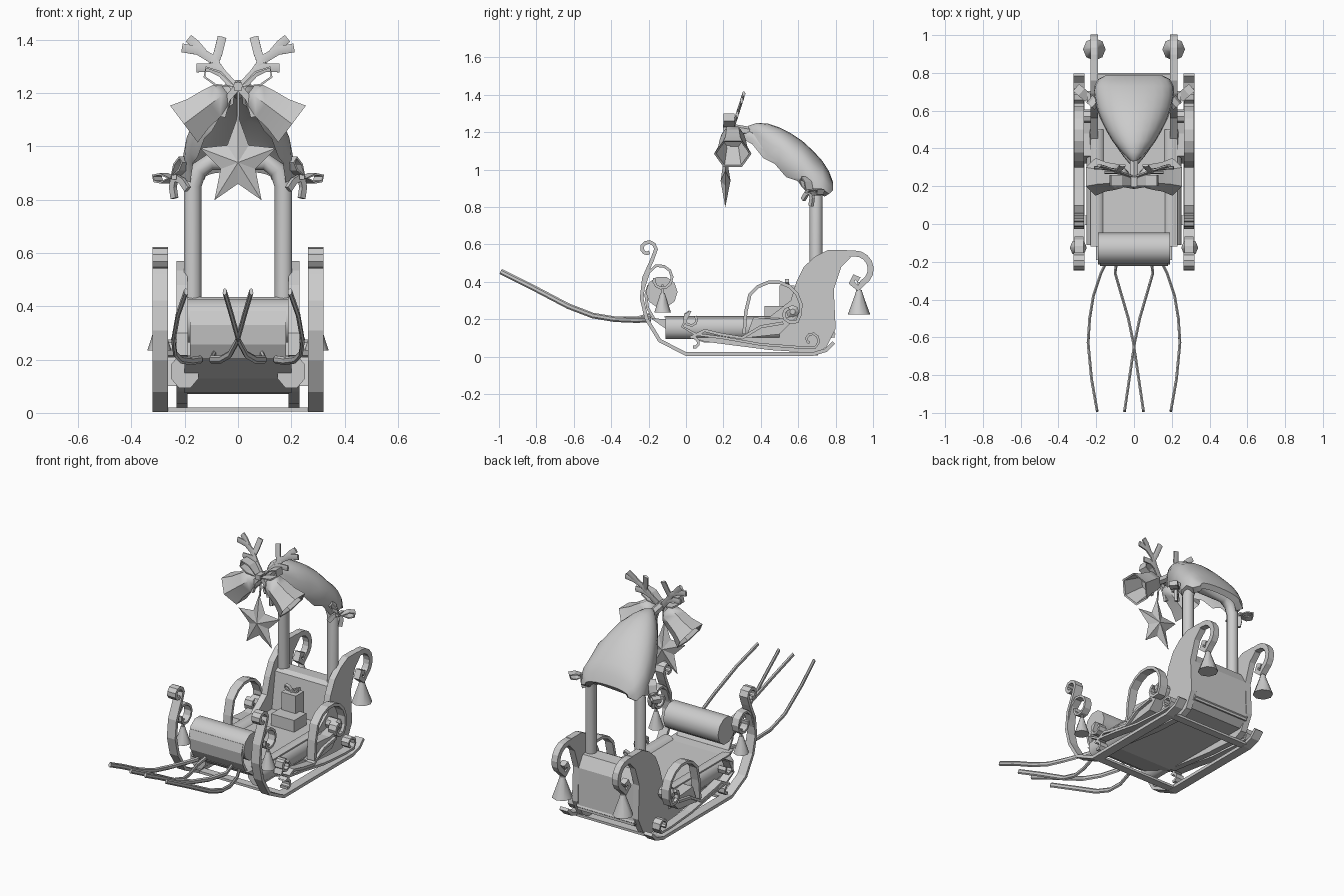
import bpy, bmesh, math
from mathutils import Vector

if "Cube" in bpy.data.objects:
    bpy.data.objects.remove(bpy.data.objects["Cube"])

grey = bpy.data.materials.new("plain grey")
grey.use_nodes = True
grey.diffuse_color = (0.6, 0.6, 0.6, 1)
grey.node_tree.nodes["Principled BSDF"].inputs["Base Color"].default_value = (0.6, 0.6, 0.6, 1)


def add(name, verts, faces, smooth=False, mirror=False):
    """Make an object, and its mirror image across x when asked."""
    sides = (("left_", 1), ("right_", -1)) if mirror else (("", 1),)
    for prefix, s in sides:
        mesh = bpy.data.meshes.new(prefix + name)
        mesh.from_pydata([(v[0] * s, v[1], v[2]) for v in verts], [], faces)
        bm = bmesh.new()
        bm.from_mesh(mesh)
        bmesh.ops.recalc_face_normals(bm, faces=bm.faces)
        bm.to_mesh(mesh)
        bm.free()
        mesh.materials.append(grey)
        ob = bpy.data.objects.new(prefix + name, mesh)
        bpy.context.collection.objects.link(ob)
        if smooth:
            bpy.ops.object.select_all(action='DESELECT')
            ob.select_set(True)
            bpy.context.view_layer.objects.active = ob
            bpy.ops.object.shade_smooth_by_angle(angle=math.radians(50))


def loft(name, rings, closed=False, **kw):
    """Skin a row of equal rings; cap the ends unless closed."""
    n, m = len(rings[0]), len(rings)
    faces = [(i * n + j, i * n + (j + 1) % n, (i + 1) % m * n + (j + 1) % n, (i + 1) % m * n + j)
             for i in range(m if closed else m - 1) for j in range(n)]
    if not closed:
        faces += [tuple(range(n)), tuple(range((m - 1) * n, m * n))]
    add(name, [v for r in rings for v in r], faces, **kw)


def side(u, v, w):
    return Vector((w, u, v))


def front(u, v, w):
    return Vector((u, w, v))


def slant(u, v, w):
    """Frame tipped and turned half outward, as used beside the posts."""
    h = 0.88 * u + 0.45 * v
    return Vector((0.75 * h + 0.65 * w, 0.65 * h - 0.75 * w, 0.88 * v - 0.45 * u))


def plate(name, pts, w0, w1, to=side, **kw):
    loft(name, [[to(u, v, w) for u, v in pts] for w in (w0, w1)], **kw)


def ribbon(name, pts, w0, w1, thick, to=side, closed=False, at=(0, 0, 0), **kw):
    """Flat strip following a 2D path, extruded from w0 to w1."""
    p, rings = [Vector(q) for q in pts], []
    n = len(p)
    for i in range(n):
        a = p[i - 1] if closed or i else p[0]
        b = p[(i + 1) % n] if closed or i < n - 1 else p[i]
        d = (b - a).normalized()
        off = Vector((-d.y, d.x)) * thick / 2
        q, r = p[i] + off, p[i] - off
        rings.append([Vector(at) + to(*e) for e in
                      ((q.x, q.y, w0), (q.x, q.y, w1), (r.x, r.y, w1), (r.x, r.y, w0))])
    loft(name, rings, closed=closed, **kw)


def tube(name, pts, radius, sides=8, squash=(1, 1), **kw):
    p, rings = [Vector(q) for q in pts], []
    for i in range(len(p)):
        d = (p[min(i + 1, len(p) - 1)] - p[max(i - 1, 0)]).normalized()
        ref = Vector((0, 1, 0)) if abs(d.y) < 0.7 else Vector((0, 0, 1))
        a = d.cross(ref).normalized()
        b = d.cross(a)
        rings.append([p[i] + (a * math.cos(t) * squash[0] + b * math.sin(t) * squash[1]) * radius
                      for t in (math.tau * (k + 0.5) / sides for k in range(sides))])
    loft(name, rings, **kw)


def bell(name, top, axis, profile, sides=8, **kw):
    """Lathe (radius, distance) pairs along an axis."""
    rot = Vector(axis).to_track_quat('Z', 'Y').to_matrix()
    loft(name, [[Vector(top) + rot @ Vector((r * math.cos(t), r * math.sin(t), h))
                 for t in (math.tau * k / sides for k in range(sides))] for r, h in profile], **kw)


def box(name, c, size, **kw):
    x, y, z = (s / 2 for s in size)
    plate(name, [(c[1] - y, c[2] - z), (c[1] + y, c[2] - z), (c[1] + y, c[2] + z), (c[1] - y, c[2] + z)],
          c[0] - x, c[0] + x, **kw)


def spiral(cy, cz, r0, r1, a0, a1, n=10):
    out = []
    for i in range(n + 1):
        t, a = i / n, math.radians(a0 + (a1 - a0) * i / n)
        r = r0 + (r1 - r0) * t
        out.append((cy + r * math.cos(a), cz + r * math.sin(a)))
    return out


def bow(name, c, size, depth, to=front, **kw):
    """Two pinched loops, a knot and two tails."""
    loop = [(0.1, 0), (0.55, 0.45), (1, 0.6), (1.05, 0.3), (0.7, 0.05)]
    tail = [(0.05, -0.05), (0.35, -0.4), (0.5, -0.95)]
    for tag, s in (("a", 1), ("b", -1)):
        spot = lambda pts: [(s * u * size, v * size) for u, v in pts]
        ribbon(name + "_loop_" + tag, spot(loop), -depth, depth, 0.008, to, closed=True, at=c, **kw)
        ribbon(name + "_tail_" + tag, spot(tail), -depth * 0.5, depth * 0.2, 0.025, to, at=c, **kw)
    box(name + "_knot", c, (size * 0.25, depth * 2.2, size * 0.25), **kw)


# Runners with curled fronts and hooks
runner = [(0.79, 0.075), (0.75, 0.035), (0.68, 0.014), (0, 0.014), (-0.14, 0.085), (-0.21, 0.2),
          (-0.237, 0.31), (-0.225, 0.42), (-0.18, 0.52)]
runner += spiral(-0.205, 0.575, 0.045, 0.02, 0, 300, 8)
ribbon("runner", runner, 0.263, 0.32, 0.02, mirror=True)
hook = [(-0.23, 0.36), (-0.2, 0.45)] + spiral(-0.135, 0.415, 0.075, 0.035, 110, -190, 9)
ribbon("runner_hook", hook, 0.268, 0.315, 0.015, mirror=True)
for nm, y in (("front", 0.02), ("rear", 0.68)):
    box(nm + "_cross_bar", (0, y, 0.013), (0.54, 0.05, 0.015))
cone = [(0.012, 0), (0.018, 0.02), (0.045, 0.105)]
bell("front_bell", (0.295, -0.125, 0.34), (0, 0, -1), cone, smooth=True, mirror=True)
box("front_bell_hanger", (0.295, -0.125, 0.36), (0.012, 0.012, 0.05), mirror=True)

# Hull, curved side walls and seat back
plate("hull", [(-0.19, 0.205), (-0.1, 0.2), (0.76, 0.195), (0.8, 0.12), (0.74, 0.07),
               (0.1, 0.075), (-0.08, 0.13)], -0.2, 0.2)
wall = [(-0.12, 0.215), (0.45, 0.215), (0.56, 0.3), (0.59, 0.4), (0.63, 0.48), (0.69, 0.535),
        (0.76, 0.57), (0.86, 0.57), (0.88, 0.53), (0.83, 0.48), (0.79, 0.36), (0.8, 0.15),
        (0.75, 0.05), (0.69, 0.02), (0.45, 0.035), (0.1, 0.08), (-0.02, 0.12)]
plate("side_wall", wall, 0.19, 0.23, mirror=True)
curl = [(0.83, 0.55)] + spiral(0.905, 0.465, 0.087, 0.08, 95, -60, 7) + \
    [(0.92, 0.365), (0.885, 0.395), (0.9, 0.425), (0.925, 0.41)]
ribbon("wall_curl", curl, 0.19, 0.23, 0.032, mirror=True)
bell("rear_bell", (0.21, 0.925, 0.355), (0, 0, -1), [(0.015, 0), (0.022, 0.025), (0.06, 0.13)],
     smooth=True, mirror=True)
box("rear_bell_hanger", (0.21, 0.925, 0.375), (0.014, 0.014, 0.05), mirror=True)
plate("seat_back", [(0.6, 0.15), (0.64, 0.42), (0.67, 0.435), (0.75, 0.43), (0.79, 0.36), (0.795, 0.1)], -0.195, 0.195)

# Front bolster, its skirt, and side rolls
tube("front_bolster", [(-0.19, -0.13, 0.345), (0.19, -0.13, 0.345)], 0.085, 10, smooth=True)
ribbon("front_skirt", [(-0.2, 0.38), (-0.215, 0.33), (-0.205, 0.26), (-0.17, 0.2)], -0.18, 0.18, 0.015)
tube("side_roll", [(0.2, -0.11, 0.155), (0.2, 0.5, 0.155)], 0.067, 8, squash=(0.84, 1), smooth=True, mirror=True)

# Scrollwork above the runners
arm = [(0.31, 0.12), (0.32, 0.24)] + spiral(0.48, 0.25, 0.16, 0.13, 150, -30, 8) + \
    spiral(0.56, 0.23, 0.05, 0.03, -60, -250, 5)
ribbon("arm_scroll", arm, 0.265, 0.318, 0.018, mirror=True)
vine = spiral(0.03, 0.2, 0.025, 0.045, 400, 100, 7) + [(-0.02, 0.16), (0.05, 0.12), (0.2, 0.1), (0.4, 0.065), (0.6, 0.05)] + \
    spiral(0.67, 0.09, 0.045, 0.02, -60, 240, 7)
ribbon("lower_vine", vine, 0.265, 0.318, 0.014, mirror=True)
wave = spiral(0.04, 0.07, 0.02, 0.035, -100, 120, 5) + [(0.1, 0.14), (0.18, 0.12), (0.3, 0.1), (0.4, 0.16), (0.52, 0.18)]
ribbon("upper_vine", wave, 0.265, 0.318, 0.016, mirror=True)
plate("arm_leaf", [(0.32, 0.1), (0.36, 0.21), (0.48, 0.2), (0.6, 0.22), (0.5, 0.12)], 0.225, 0.3, mirror=True)
bell("arm_knob", (0.225, 0.57, 0.24), (1, 0, 0), [(0.035, 0), (0.035, 0.07), (0.015, 0.085)], mirror=True)

# Gifts on the seat
box("large_gift", (0.015, 0.48, 0.23), (0.16, 0.12, 0.08))
box("small_gift", (0, 0.54, 0.29), (0.1, 0.08, 0.18))
bow("gift_bow", (0, 0.54, 0.385), 0.045, 0.012)

# Arch of posts
half = [(0.17, 0.695, 0.18), (0.17, 0.695, 0.85), (0.15, 0.695, 0.91), (0.1, 0.695, 0.945)]
tube("arch_posts", half + [(-x, y, z) for x, y, z in reversed(half)], 0.035, 10, smooth=True)

# Padded canopy with a wavy lower edge: y, top, half width, drop
spine = [(0.335, 1.235, 0.02, 0.06), (0.38, 1.25, 0.065, 0.1), (0.44, 1.245, 0.115, 0.17),
         (0.5, 1.225, 0.15, 0.18), (0.56, 1.195, 0.18, 0.22), (0.62, 1.155, 0.2, 0.2),
         (0.68, 1.1, 0.213, 0.22), (0.73, 1.045, 0.21, 0.15), (0.765, 0.99, 0.192, 0.12), (0.787, 0.93, 0.15, 0.04)]
rings = []
for y, top, w, drop in spine:
    arc = [math.pi * k / 12 for k in range(13)]
    arch = [(math.cos(a), max(0, math.sin(a)) ** 0.7) for a in arc]
    outer = [(w * c, y, top - drop + drop * s) for c, s in arch]
    inner = [(w * 0.84 * c, y - 0.025, top - drop - 0.015 + drop * 0.78 * s) for c, s in reversed(arch)]
    rings.append(outer + inner)
loft("canopy", rings, smooth=True)

# Bells, bow, antlers and star at the canopy tip
bell("tip_bell", (0.055, 0.25, 1.195), (0.8, 0, -0.6),
     [(0.035, -0.015), (0.06, 0.01), (0.07, 0.06), (0.078, 0.12), (0.1, 0.185), (0.088, 0.182), (0.06, 0.05)],
     sides=6, smooth=True, mirror=True)
bow("tip_bow", (0, 0.23, 1.225), 0.12, 0.03)
tube("tip_link", [(0, 0.24, 1.22), (0, 0.36, 1.2)], 0.025, 6)
tube("star_cord", [(0, 0.23, 1.22), (0, 0.215, 1.1)], 0.006, 5)
lean = lambda x, z: (x, 0.25 + (z - 1.22) * 0.32, z)
branches = {"antler_beam": [(0.01, 1.22), (0.06, 1.275), (0.1, 1.33), (0.15, 1.36), (0.21, 1.37)],
            "antler_inner_tine": [(0.09, 1.31), (0.075, 1.35), (0.06, 1.41)],
            "antler_middle_tine": [(0.13, 1.35), (0.16, 1.385), (0.185, 1.405)],
            "antler_lower_tine": [(0.06, 1.275), (0.1, 1.295), (0.155, 1.295)]}
for nm, pts in branches.items():
    tube(nm, [lean(*p) for p in pts], 0.019, 6, squash=(1, 0.45), smooth=True, mirror=True)
rim = []
for k in range(10):
    r, a = (0.175, 0.08)[k % 2], math.pi / 2 + k * math.pi / 5
    rim.append((0.86 * r * math.cos(a), 0.21, 0.94 + r * math.sin(a)))
fans = [(k, (k + 1) % 10, c) for c in (10, 11) for k in range(10)]
add("star", rim + [(0, 0.185, 0.94), (0, 0.238, 0.94)], fans)

# Bows tied where the canopy meets the posts
bow("post_bow", (0.24, 0.665, 0.885), 0.075, 0.025, slant, mirror=True)

# Reins
outer = [(0.14, -0.19, 0.2), (0.175, -0.26, 0.195), (0.215, -0.38, 0.2), (0.235, -0.5, 0.22), (0.243, -0.63, 0.27), (0.225, -0.82, 0.37), (0.195, -0.99, 0.455)]
inner = [(0.09, -0.19, 0.22), (0.1, -0.26, 0.2), (0.065, -0.38, 0.2), (0.03, -0.5, 0.22), (0.003, -0.63, 0.27), (-0.025, -0.82, 0.37), (-0.05, -0.99, 0.455)]
for nm, pts in (("outer_rein", outer), ("inner_rein", inner)):
    tube(nm, pts, 0.015, 6, squash=(0.55, 1), mirror=True)
